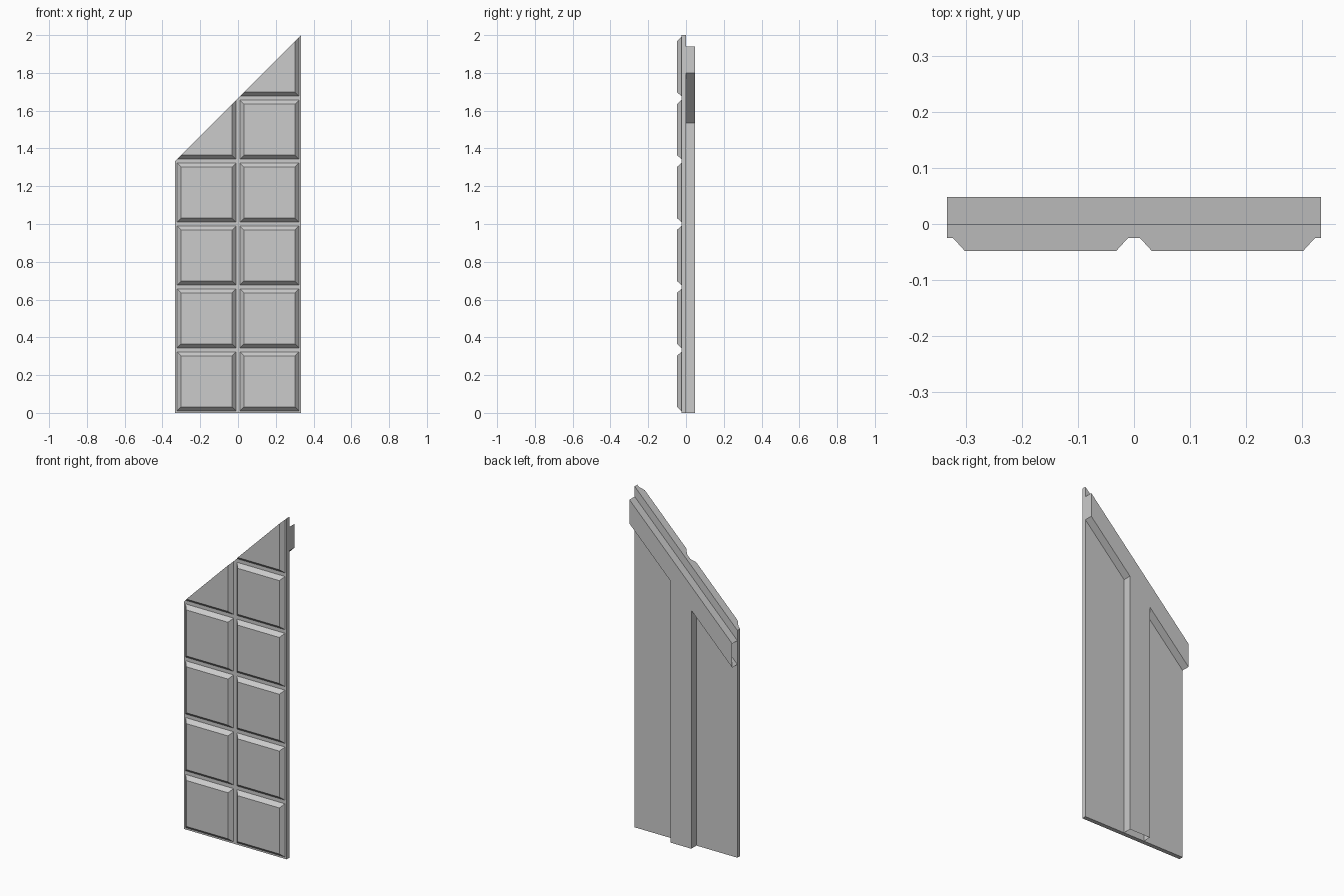
import bpy, bmesh
from mathutils import Vector

if "Cube" in bpy.data.objects:
    bpy.data.objects.remove(bpy.data.objects["Cube"], do_unlink=True)

HALF = 1 / 3        # half the panel width
CELL = 1 / 3        # pitch of the raised tiles
DEPTH = 0.048       # front and back reach
FACE = -0.025       # front of the backing board

grey = bpy.data.materials.new("plain_grey")
grey.use_nodes = True
colour = (0.6, 0.6, 0.6, 1)
grey.diffuse_color = colour
grey.node_tree.nodes["Principled BSDF"].inputs["Base Color"].default_value = colour


def rake(x, drop=0.0):
    """Height of the sloping top edge at x, lowered by drop."""
    return 5 / 3 + x - drop


def finish(name, bm):
    bmesh.ops.recalc_face_normals(bm, faces=bm.faces[:])
    mesh = bpy.data.meshes.new(name)
    bm.to_mesh(mesh)
    bm.free()
    mesh.materials.append(grey)
    obj = bpy.data.objects.new(name, mesh)
    bpy.context.collection.objects.link(obj)
    return obj


def prism(name, outline, y0, y1, open_side=None):
    """Extrude an x-z outline in y; open_side leaves the end facing that way open."""
    bm = bmesh.new()
    face = bm.faces.new([bm.verts.new((x, y0, z)) for x, z in outline])
    new = bmesh.ops.extrude_face_region(bm, geom=[face])["geom"]
    moved = [v for v in new if isinstance(v, bmesh.types.BMVert)]
    bmesh.ops.translate(bm, verts=moved, vec=(0, y1 - y0, 0))
    bmesh.ops.recalc_face_normals(bm, faces=bm.faces[:])
    if open_side:
        ends = [f for f in bm.faces if f.normal.dot(Vector(open_side)) > 0.99]
        bmesh.ops.delete(bm, geom=ends, context='FACES')
    return finish(name, bm)


def tile(name, cx, cz):
    """Raised tile with chamfered edges, trimmed by the sloping top."""
    bm = bmesh.new()
    bmesh.ops.create_cube(bm, size=2)
    for v in bm.verts:
        front = v.co.y < 0
        half = 0.135 if front else 0.156
        v.co = (cx + v.co.x * half, -DEPTH if front else FACE, cz + v.co.z * half)
    cut = bmesh.ops.bisect_plane(
        bm, geom=bm.verts[:] + bm.edges[:] + bm.faces[:],
        plane_co=(0, 0, rake(0)), plane_no=(-1, 0, 1), clear_outer=True)
    rim = [e for e in cut["geom_cut"] if isinstance(e, bmesh.types.BMEdge)]
    if rim:
        bmesh.ops.holes_fill(bm, edges=rim)
    finish(name, bm)


# Backing board with a sloping top
prism("backing_board",
      [(-HALF, 0), (HALF, 0), (HALF, rake(HALF)), (-HALF, rake(-HALF))], FACE, 0)

# Raised tiles in two columns, one row more on the tall side
for side, cx, rows in (("right", -CELL / 2, 5), ("left", CELL / 2, 6)):
    for row in range(rows):
        tile(f"{side}_tile_{row + 1}", cx, CELL * (row + 0.5))

# Sloping rail on the back, hollow at its low end
TOP, BOTTOM = 0.06, 0.2
prism("sloping_rail",
      [(-HALF, rake(-HALF, BOTTOM)), (HALF, rake(HALF, BOTTOM)),
       (HALF, rake(HALF, TOP)), (-HALF, rake(-HALF, TOP))],
      0, DEPTH, open_side=(-1, 0, 0))

# Upright batten on the back, hollow at its foot
W = 0.068
prism("upright_batten",
      [(-W, 0), (W, 0), (W, rake(W, BOTTOM)), (-W, rake(-W, BOTTOM))],
      0, DEPTH, open_side=(0, 0, -1))
